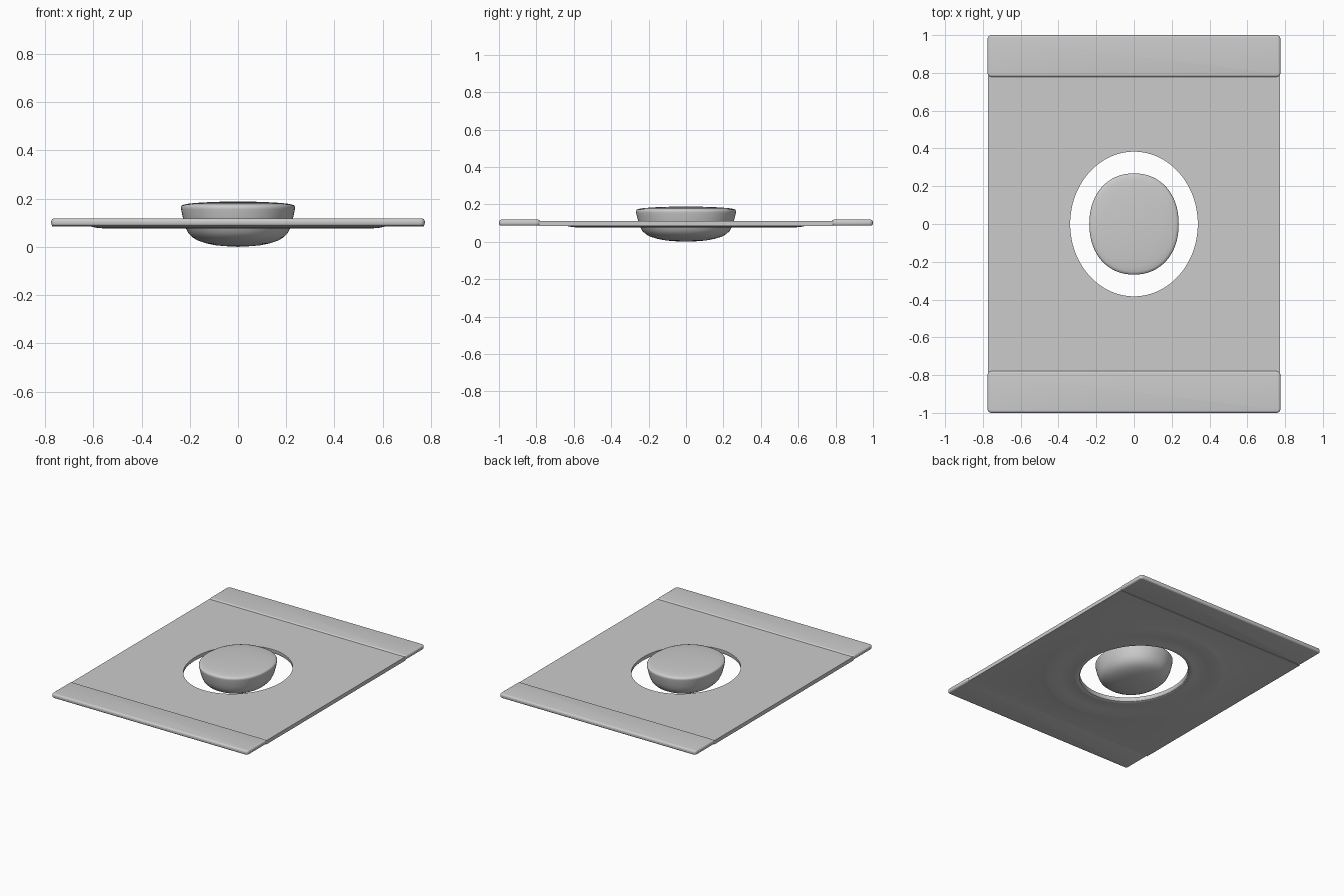
import bpy, bmesh, math

if "Cube" in bpy.data.objects:
    bpy.data.objects.remove(bpy.data.objects["Cube"])


def finish(bm, name, angle):
    bmesh.ops.recalc_face_normals(bm, faces=bm.faces)
    me = bpy.data.meshes.new(name)
    bm.to_mesh(me)
    bm.free()
    ob = bpy.data.objects.new(name, me)
    bpy.context.collection.objects.link(ob)
    bpy.ops.object.select_all(action='DESELECT')
    ob.select_set(True)
    bpy.context.view_layer.objects.active = ob
    bpy.ops.object.shade_smooth_by_angle(angle=math.radians(angle))
    return ob


def bridge(bm, a, b):
    n = len(a)
    for i in range(n):
        j = (i + 1) % n
        bm.faces.new((a[i], a[j], b[j], b[i]))


# Middle sheet: elliptical hole, shallow raised rings on the underside
HX, HY = 0.772, 0.785
TOP, LOW = 0.111, 0.084
corner = math.atan2(HY, HX)
angles = sorted([2 * math.pi * i / 128 for i in range(128)]
                + [corner, math.pi - corner, math.pi + corner, 2 * math.pi - corner])


def ellipse(bm, rx, ry, z):
    return [bm.verts.new((rx * math.cos(a), ry * math.sin(a), z)) for a in angles]


def rectangle(bm, z):
    out = []
    for a in angles:
        c, s = math.cos(a), math.sin(a)
        k = min(HX / max(abs(c), 1e-9), HY / max(abs(s), 1e-9))
        out.append(bm.verts.new((k * c, k * s, z)))
    return out


bm = bmesh.new()
rings = [rectangle(bm, TOP)]
for rx, z in [(0.338, TOP), (0.338, 0.091), (0.343, 0.083), (0.352, 0.079), (0.375, 0.078),
              (0.385, 0.081), (0.47, 0.080), (0.50, 0.077), (0.56, 0.077),
              (0.585, 0.079), (0.61, LOW)]:
    rings.append(ellipse(bm, rx, rx + 0.045 * (0.338 / rx), z))
rings.append(rectangle(bm, LOW))
for i, r in enumerate(rings):
    bridge(bm, r, rings[(i + 1) % len(rings)])
finish(bm, "middle_sheet", 30)

# Rounded end strips, mirrored front and back
for side, name in ((-1, "front_end_strip"), (1, "back_end_strip")):
    bm = bmesh.new()
    bmesh.ops.create_cube(bm, size=1)
    for v in bm.verts:
        v.co.x *= 1.55
        v.co.y = v.co.y * 0.222 + side * 0.889
        v.co.z = v.co.z * 0.032 + 0.102
    up = [e for e in bm.edges if abs(e.verts[0].co.z - e.verts[1].co.z) > 0.01]
    bmesh.ops.bevel(bm, geom=up, offset=0.02, segments=4, profile=0.5, affect='EDGES')
    rim = [e for e in bm.edges if abs(e.verts[0].co.z - e.verts[1].co.z) < 0.001]
    bmesh.ops.bevel(bm, geom=rim, offset=0.012, segments=4, profile=0.5, affect='EDGES')
    finish(bm, name, 40)

# Floating pebble: nearly flat top, rounded bowl below
profile = [(0.10, 0.005), (0.24, 0.006), (0.40, 0.010), (0.56, 0.018), (0.70, 0.029),
           (0.80, 0.043), (0.875, 0.062), (0.92, 0.085), (0.95, 0.108), (0.975, 0.135),
           (0.995, 0.158), (1.0, 0.168), (0.985, 0.175), (0.94, 0.179), (0.85, 0.183),
           (0.65, 0.187), (0.40, 0.190), (0.15, 0.191)]
bm = bmesh.new()
N, P = 64, 2 / 2.15
loops = []
for r, z in profile:
    ring = []
    for i in range(N):
        a = 2 * math.pi * i / N
        c, s = math.cos(a), math.sin(a)
        ring.append(bm.verts.new((0.237 * r * math.copysign(abs(c) ** P, c),
                                  0.268 * r * math.copysign(abs(s) ** P, s), z - 0.003)))
    loops.append(ring)
for a, b in zip(loops, loops[1:]):
    bridge(bm, a, b)
for ring, z in ((loops[0], 0.0), (loops[-1], 0.1885)):
    tip = bm.verts.new((0, 0, z))
    for i in range(N):
        bm.faces.new((ring[i], ring[(i + 1) % N], tip))
finish(bm, "pebble", 60)
